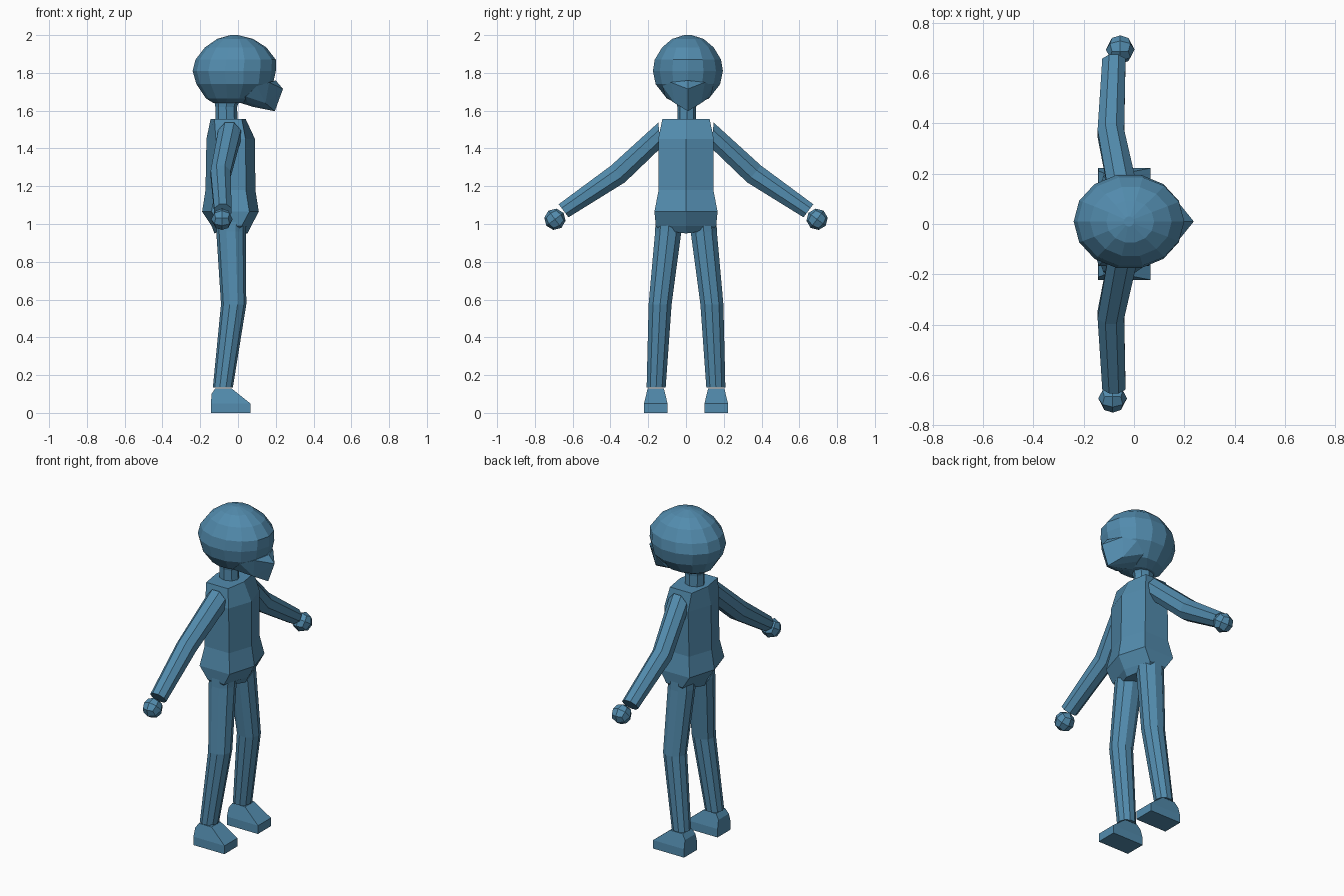
import bpy, bmesh, math
from mathutils import Vector

if "Cube" in bpy.data.objects:
    bpy.data.objects.remove(bpy.data.objects["Cube"])

blue = bpy.data.materials.new("slate blue")
blue.diffuse_color = (0.085, 0.26, 0.42, 1)
blue.use_nodes = True
blue.node_tree.nodes["Principled BSDF"].inputs["Base Color"].default_value = blue.diffuse_color


def finish(name, bm):
    bmesh.ops.recalc_face_normals(bm, faces=bm.faces[:])
    mesh = bpy.data.meshes.new(name)
    bm.to_mesh(mesh)
    bm.free()
    mesh.materials.append(blue)
    ob = bpy.data.objects.new(name, mesh)
    bpy.context.collection.objects.link(ob)
    return ob


def loft(name, rings):
    """Skin a list of equally sized point rings and cap both ends."""
    bm = bmesh.new()
    vs = [[bm.verts.new(p) for p in r] for r in rings]
    n = len(vs[0])
    for a, b in zip(vs, vs[1:]):
        for i in range(n):
            j = (i + 1) % n
            bm.faces.new((a[i], a[j], b[j], b[i]))
    bm.faces.new(vs[0][::-1])
    bm.faces.new(vs[-1])
    return finish(name, bm)


def ellipse(z, back, front, half, n, cy=0.0):
    cx, rx = (back + front) / 2, (front - back) / 2
    return [(cx + rx * math.cos(2 * math.pi * i / n),
             cy + half * math.sin(2 * math.pi * i / n), z) for i in range(n)]


def tilted(center, normal, rx, rv, n=8):
    """Ring around a limb lying in the yz plane."""
    c, d = Vector(center), Vector(normal).normalized()
    u = Vector((1, 0, 0))
    v = d.cross(u)
    ring = []
    for i in range(n):
        a = 2 * math.pi * (i + 0.5) / n
        k = 1.04
        ring.append(c + u * rx * k * math.cos(a) + v * rv * k * math.sin(a))
    return ring


def hull(name, points):
    bm = bmesh.new()
    for p in points:
        bm.verts.new(p)
    bmesh.ops.convex_hull(bm, input=bm.verts[:])
    return finish(name, bm)


# Head
loft("head", [ellipse(z, b, f, w, 14, 0.01) for z, b, f, w in [
    (1.64, -0.13, 0.03, 0.06), (1.665, -0.17, 0.12, 0.115),
    (1.74, -0.22, 0.185, 0.175), (1.81, -0.24, 0.2, 0.19),
    (1.87, -0.225, 0.2, 0.18), (1.935, -0.175, 0.15, 0.14),
    (1.98, -0.11, 0.08, 0.085), (2.0, -0.04, 0.0, 0.02)]])

# Pointed face and jaw
jaw = [(0.2, 0.01, 1.76), (0.238, 0.01, 1.715), (0.195, 0.01, 1.597),
       (0.08, 0.01, 1.62), (0.0, 0.01, 1.645)]
for s in (-1, 1):
    jaw += [(x, 0.01 + s * y, z) for x, y, z in [
        (0.165, 0.09, 1.75), (0.10, 0.135, 1.73), (0.04, 0.12, 1.675),
        (0.145, 0.07, 1.64), (0.05, 0.07, 1.645)]]
hull("jaw", jaw)

# Neck
loft("neck", [ellipse(z, b, f, w, 8, 0.004) for z, b, f, w in [
    (1.5, -0.12, 0.0, 0.05), (1.62, -0.12, -0.005, 0.05),
    (1.68, -0.13, 0.02, 0.06)]])

# Torso: six-sided sections with a ridge down chest and back
torso = []
for z, back, front, half, drop in [
        (0.97, -0.125, 0.05, 0.14, 0.02), (0.99, -0.14, 0.07, 0.16, 0.0),
        (1.065, -0.19, 0.11, 0.167, 0.0), (1.18, -0.172, 0.092, 0.145, 0.0),
        (1.45, -0.167, 0.09, 0.147, 0.0), (1.557, -0.145, 0.04, 0.125, 0.0)]:
    c = 0.05 if z < 1.5 else 0.02
    torso.append([(front, 0, z - drop), (front - c, half, z),
                  (back + c, half, z), (back, 0, z - drop),
                  (back + c, -half, z), (front - c, -half, z)])
loft("torso", torso)

for s, side in ((-1, "right"), (1, "left")):
    # Leg, bent slightly at the knee
    loft(side + "_leg", [ellipse(z, x - r, x + r, w, 10, s * y)
                         for x, y, z, r, w in [
        (-0.035, 0.09, 1.03, 0.078, 0.075), (-0.037, 0.094, 0.96, 0.078, 0.073),
        (-0.023, 0.137, 0.575, 0.067, 0.064),
        (-0.08, 0.158, 0.135, 0.053, 0.053)]])

    # Arm, bent slightly at the elbow
    loft(side + "_arm", [
        tilted((-0.045, s * 0.14, 1.47), (0, s, -0.1), 0.062, 0.07),
        tilted((-0.092, s * 0.36, 1.265), (0, s * 0.78, -0.65), 0.055, 0.06),
        tilted((-0.08, s * 0.648, 1.07), (0, s * 0.8, -0.6), 0.048, 0.045)])

    # Hand: faceted ball
    bm = bmesh.new()
    bmesh.ops.create_cube(bm, size=1)
    bmesh.ops.subdivide_edges(bm, edges=bm.edges[:], cuts=1, use_grid_fill=True)
    turn = Vector((0, s * 0.8, -0.6)).to_track_quat('Z', 'X')
    for v in bm.verts:
        v.co = turn @ (v.co.normalized() * 0.057)
        v.co += Vector((-0.055 if s > 0 else -0.085, s * 0.694, 1.025))
    finish(side + "_hand", bm)

    # Foot: flat sole, sloping toe and narrow ankle
    foot = []
    for dy in (-1, 1):
        foot += [(x, s * 0.16 + dy * w, z) for x, w, z in [
            (-0.143, 0.063, 0), (0.065, 0.063, 0), (0.065, 0.062, 0.05),
            (-0.143, 0.062, 0.05), (-0.14, 0.05, 0.1), (-0.005, 0.05, 0.095),
            (-0.12, 0.043, 0.13), (-0.035, 0.043, 0.13)]]
    hull(side + "_foot", foot)
